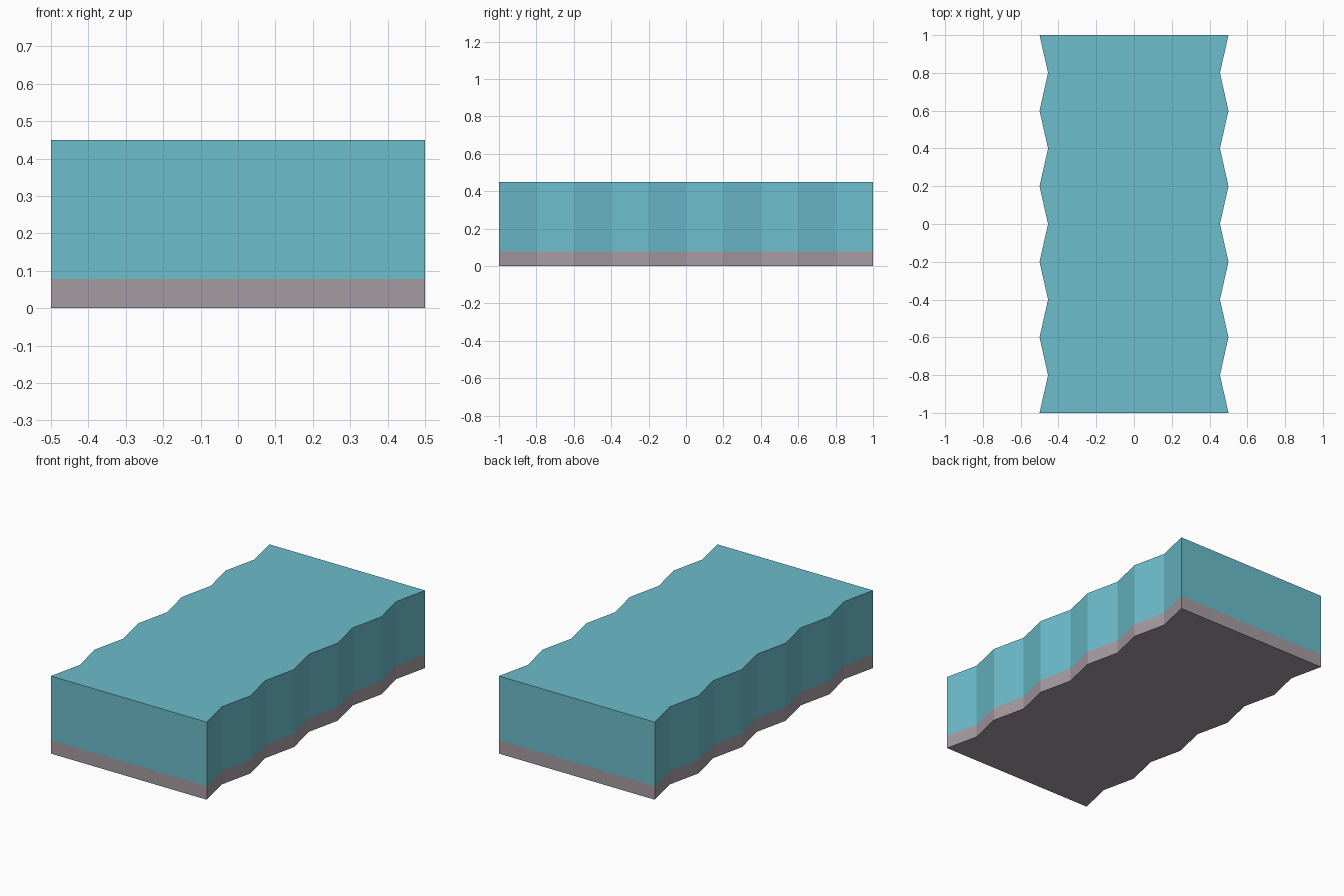
import bpy, bmesh

if "Cube" in bpy.data.objects:
    bpy.data.objects.remove(bpy.data.objects["Cube"])


def material(name, color):
    mat = bpy.data.materials.new(name)
    mat.diffuse_color = (*color, 1)
    mat.use_nodes = True
    mat.node_tree.nodes["Principled BSDF"].inputs["Base Color"].default_value = mat.diffuse_color
    return mat


def zigzag_outline(wide=0.5, narrow=0.455, steps=10):
    # Right edge runs front to back, then is mirrored for the left edge
    right = [(narrow if i % 2 else wide, -1 + 2 * i / steps) for i in range(steps + 1)]
    return right + [(-x, y) for x, y in reversed(right)]


def slab(name, z0, z1, mat):
    bm = bmesh.new()
    face = bm.faces.new([bm.verts.new((x, y, z0)) for x, y in zigzag_outline()])
    ext = bmesh.ops.extrude_face_region(bm, geom=[face], use_keep_orig=True)
    top = [v for v in ext["geom"] if isinstance(v, bmesh.types.BMVert)]
    bmesh.ops.translate(bm, verts=top, vec=(0, 0, z1 - z0))
    bmesh.ops.recalc_face_normals(bm, faces=bm.faces)
    mesh = bpy.data.meshes.new(name)
    bm.to_mesh(mesh)
    bm.free()
    mesh.materials.append(mat)
    obj = bpy.data.objects.new(name, mesh)
    bpy.context.collection.objects.link(obj)
    return obj


# Grey bed layer below, blue water layer above
slab("bed_layer", 0.0, 0.078, material("bed_grey", (0.38, 0.33, 0.36)))
slab("water_layer", 0.078, 0.45, material("water_blue", (0.15, 0.51, 0.60)))
